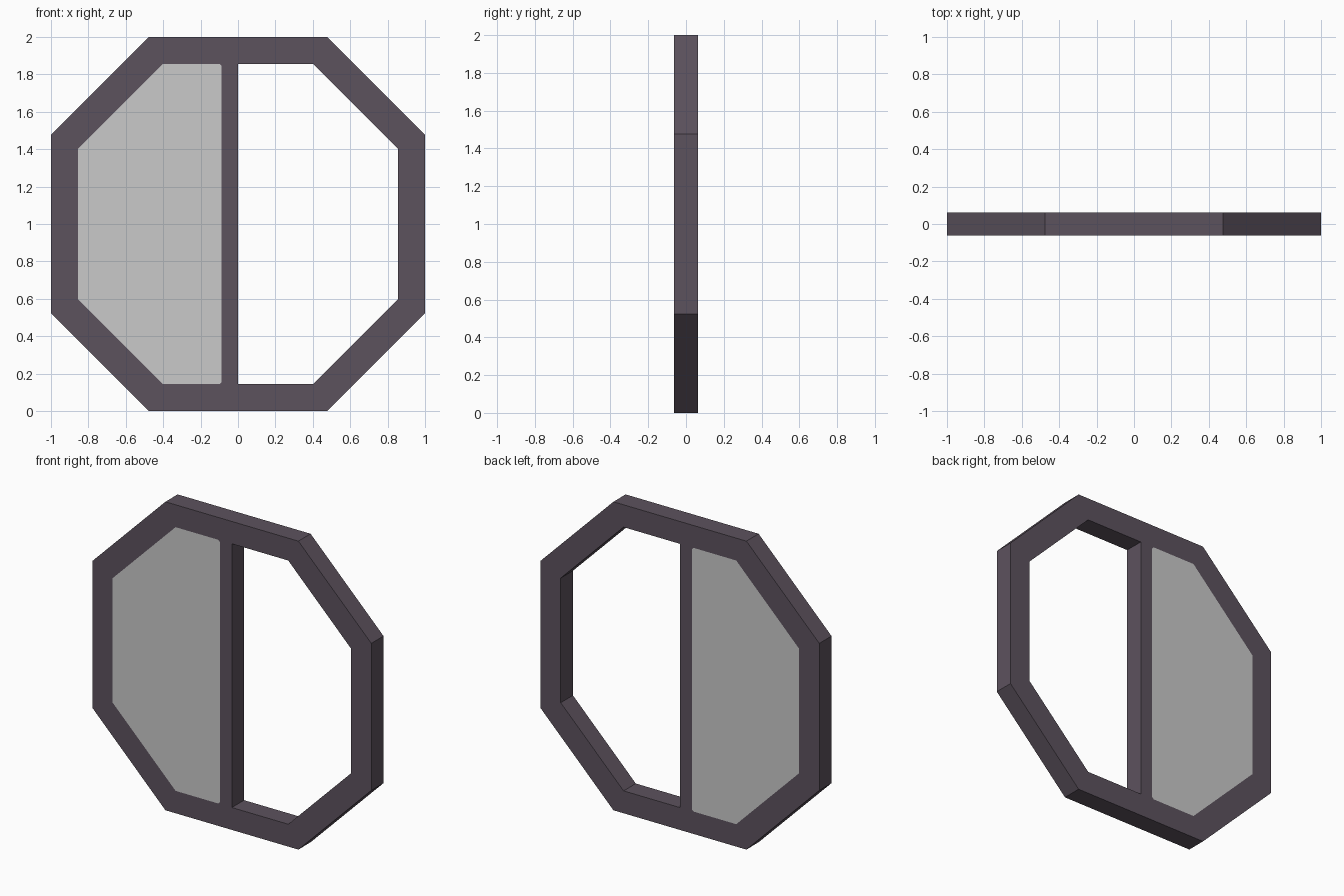
import bpy

if "Cube" in bpy.data.objects:
    bpy.data.objects.remove(bpy.data.objects["Cube"])

DEPTH = 0.125


def material(name, rgb):
    m = bpy.data.materials.new(name)
    m.diffuse_color = (*rgb, 1.0)
    m.use_nodes = True
    m.node_tree.nodes["Principled BSDF"].inputs["Base Color"].default_value = m.diffuse_color
    return m


def octagon(r, c):
    # counter-clockwise from the upper right side, centred at z = 1
    pts = [(r, c), (c, r), (-c, r), (-r, c), (-r, -c), (-c, -r), (c, -r), (r, -c)]
    return [(x, z + 1.0) for x, z in pts]


outer = octagon(1.0, 0.477)
inner = octagon(0.855, 0.404)

# Mullion outline: open side at x = 0, pane side with small clipped corners
mullion = [(0.0, 1.855), (-0.098, 1.855), (-0.087, 1.844),
           (-0.087, 0.156), (-0.098, 0.145), (0.0, 0.145)]

points = [(x, -z * 0, z) for x, z in outer + inner + mullion]
O, I, M = 0, 8, 16

faces = []
# Frame border: plain quads, with the top and bottom also meeting the mullion
for k in range(8):
    n = (k + 1) % 8
    face = [O + k, O + n, I + n]
    if k == 1:
        face += [M + 1, M + 0]
    elif k == 5:
        face += [M + 5, M + 4]
    faces.append(face + [I + k])
faces.append([M + i for i in range(6)])  # mullion
# Pane, flush with the frame on both sides
faces.append([M + 1, I + 2, I + 3, I + 4, I + 5, M + 4, M + 3, M + 2])

mesh = bpy.data.meshes.new("window_frame")
mesh.from_pydata(points, [], faces)
mesh.materials.append(material("dark purple grey frame", (0.108, 0.085, 0.111)))
mesh.materials.append(material("light grey pane", (0.59, 0.59, 0.59)))
mesh.polygons[len(faces) - 1].material_index = 1
mesh.update()

window = bpy.data.objects.new("window_frame", mesh)
bpy.context.collection.objects.link(window)

# Thickness of the whole window, centred on y = 0
solid = window.modifiers.new("thickness", 'SOLIDIFY')
solid.thickness = DEPTH
solid.offset = 0.0
